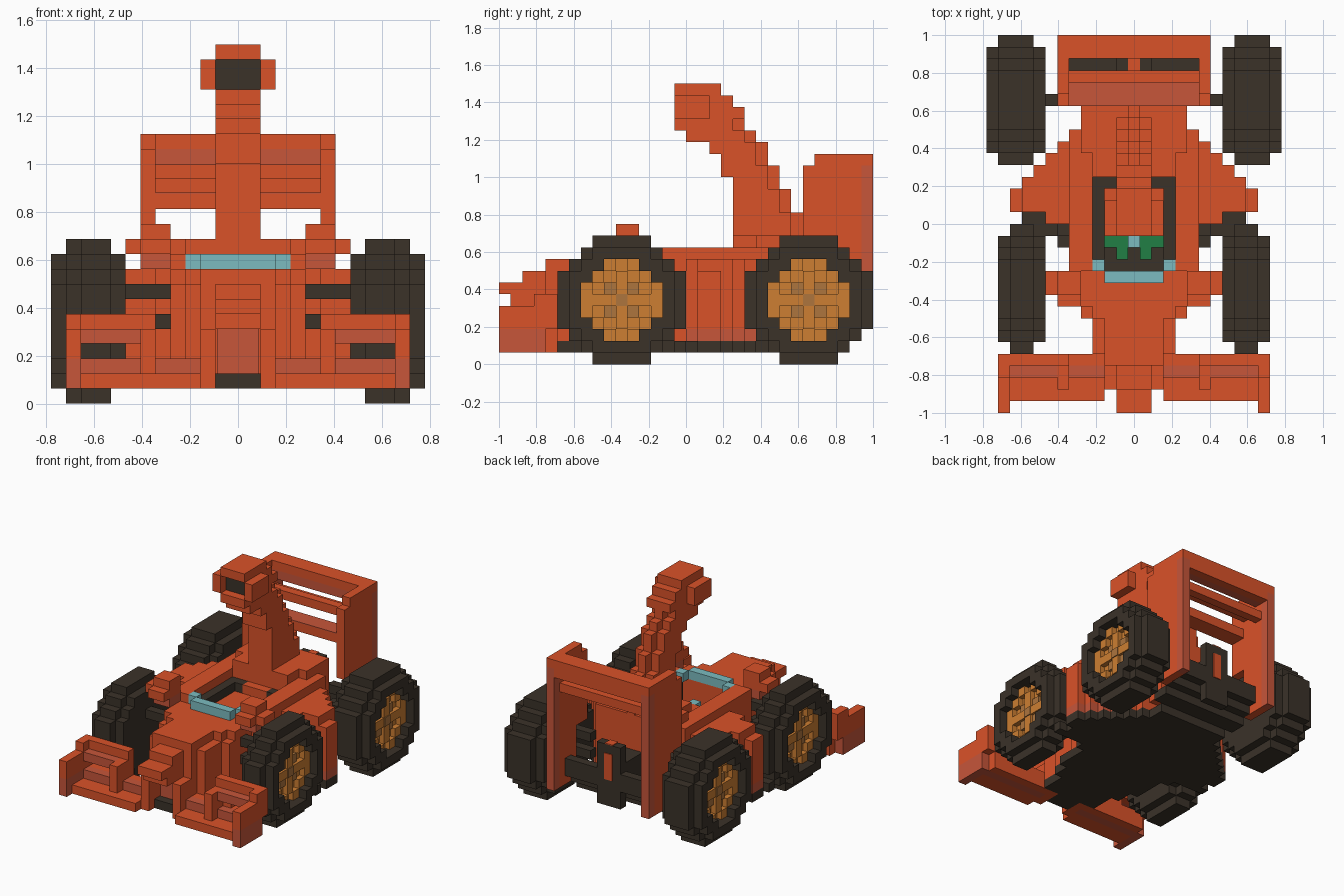
import bpy
import bmesh

cube = bpy.data.objects.get("Cube")
if cube:
    bpy.data.objects.remove(cube)

V = 0.0625  # one voxel; all coordinates below are in voxels


def material(name, rgb):
    m = bpy.data.materials.new(name)
    m.use_nodes = True
    m.diffuse_color = (*rgb, 1)
    bsdf = m.node_tree.nodes["Principled BSDF"]
    bsdf.inputs["Base Color"].default_value = (*rgb, 1)
    bsdf.inputs["Roughness"].default_value = 0.8
    return m


RED = material("orange red", (0.70, 0.084, 0.022))
ROSE = material("dusty red", (0.57, 0.092, 0.042))
DARK = material("charcoal", (0.043, 0.032, 0.022))
GOLD = material("golden brown", (0.61, 0.21, 0.032))
TAN = material("dull tan", (0.42, 0.178, 0.048))
CYAN = material("pale cyan", (0.20, 0.50, 0.53))
GREEN = material("green", (0.015, 0.21, 0.058))

QUADS = ((0, 2, 3, 1), (4, 5, 7, 6), (0, 1, 5, 4), (2, 6, 7, 3), (0, 4, 6, 2), (1, 3, 7, 5))


def part(name, mat, boxes, mirror=False):
    """One mesh from boxes (x0, x1, y0, y1, z0, z1), optionally copied to -x."""
    boxes = list(boxes)
    if mirror:
        boxes += [(-b[1], -b[0], *b[2:]) for b in boxes]
    bm = bmesh.new()
    for x0, x1, y0, y1, z0, z1 in boxes:
        vs = [bm.verts.new((x * V, y * V, z * V))
              for x in (x0, x1) for y in (y0, y1) for z in (z0, z1)]
        for q in QUADS:
            bm.faces.new([vs[i] for i in q])
    bmesh.ops.recalc_face_normals(bm, faces=bm.faces)
    mesh = bpy.data.meshes.new(name)
    bm.to_mesh(mesh)
    bm.free()
    mesh.materials.append(mat)
    bpy.context.collection.objects.link(bpy.data.objects.new(name, mesh))


def centred(*rows):
    """Boxes symmetric in x from rows (half width, y0, y1, z0, z1)."""
    return [(-w, w, *r) for w, *r in rows]


# Wheels: stepped discs given as row widths
BIG = [5, 7, 9, 11, 11, 11, 11, 11, 9, 7, 5]
MID = [5, 7, 9, 9, 9, 9, 9, 7, 5]
HUB = [3, 5, 7, 7, 7, 5, 3]


def disc(x0, x1, cy, rows, hole=()):
    out = []
    low = 5.5 - len(rows) / 2
    for i, w in enumerate(rows):
        z = low + i
        j = int(z - (5.5 - len(hole) / 2))
        h = hole[j] if 0 <= j < len(hole) else 0
        if h:
            out += [(x0, x1, cy - w / 2, cy - h / 2, z, z + 1),
                    (x0, x1, cy + h / 2, cy + w / 2, z, z + 1)]
        else:
            out.append((x0, x1, cy - w / 2, cy + w / 2, z, z + 1))
    return out


for name, cy, x1 in (("front", -5.5, 11.5), ("rear", 10.5, 12.5)):
    tyre = disc(7.5, 8.5, cy, MID) + disc(8.5, x1 - 2, cy, BIG)
    tyre += disc(x1 - 2, x1 - 1, cy, BIG, HUB) + disc(x1 - 1, x1, cy, MID, HUB)
    part(name + "_tyres", DARK, tyre, True)
    part(name + "_rims", GOLD, disc(x1 - 2.2, x1 - 1.6, cy, HUB)
         + disc(x1 - 1.6, x1 - 1, cy, HUB, [1, 3, 5, 5, 5, 3, 1])
         + [(x1 - 1.6, x1 - 1, cy - 2.5, cy + 2.5, 5, 6),
            (x1 - 1.6, x1 - 1, cy - .5, cy + .5, 3, 8)], True)
    part(name + "_hub_caps", TAN,
         [(x1 - 1.6, x1 - .9, cy - .5, cy + .5, 5, 6)]
         + [(x1 - 1.6, x1 - 1.3, cy + a, cy + a + 1, b, b + 1)
            for a in (-1.5, .5) for b in (4, 6)], True)

# Underfloor and rising diffuser
part("underfloor", DARK, centred(
    (1.5, -13, -11, 1, 2), (3.5, -11, -8, 1, 2), (4.5, -8, -6, 1, 2), (5.5, -6, -2, 1, 2),
    (6.5, -2, -1, 1, 2), (10.5, -1, 0, 1, 2), (9.5, 0, 1, 1, 2), (10.5, 1, 3, 1, 2),
    (9.5, 3, 4, 1, 2), (8.5, 4, 5, 1, 2), (7.5, 5, 6, 1, 2), (6.5, 6, 7, 1, 2),
    (5.5, 7, 8, 1, 2), (4.5, 8, 10, 1, 2)))
part("diffuser", DARK, centred(
    (5.5, 10, 12, 2, 3), (5.5, 12, 13, 3, 4), (5.5, 13, 14, 4, 6),
    (1.5, 10, 13, 4, 7), (1.5, 13, 14, 2, 9)))
part("tail_light", RED, centred((.5, 13.5, 14.1, 5, 8), (.5, 13, 14, 9, 9.1)))

# Suspension arms
part("suspension_arms", DARK, [
    (4.4, 8, -6, -5, 7, 8), (4.4, 5.5, -6, -5, 5, 6), (5.4, 6.5, -1, 1, 7, 8),
    (4.4, 8, 10, 11, 5, 6), (4.4, 8, 10, 11, 7, 8)], True)

# Nose and front body, with lower shoulders beside the ridge
part("nose", RED, centred(
    (1.5, -16, -15, 6, 7), (1.5, -15, -14, 5, 7), (1.5, -14, -12, 5, 8),
    (2.5, -12, -8, 5, 9), (3.5, -11, -8, 2, 8), (3.5, -8, -7, 2, 9),
    (4.5, -8, -7, 2, 8), (4.5, -7, -4, 2, 9)))
part("nose_keel", ROSE, centred((1.4, -12, -10, 2, 5)))

# Front wing: stepped tray, two-step flap and endplates
part("front_wing", RED, [
    (1.5, 2.5, -14, -11, 1, 5), (2.5, 10.5, -15, -13, 1, 2), (2.5, 10.5, -12, -11, 1, 3),
    (5.5, 10.5, -12, -11, 4, 6), (5.5, 7.5, -12, -11, 3, 4), (5.5, 6.5, -14, -11, 2, 5),
    (10.5, 11.5, -16, -11, 3, 5), (10.5, 11.5, -13, -11, 5, 6)], True)
part("front_wing_trim", ROSE, [
    (10.5, 11.5, -16, -12, 1, 3), (2.5, 10.5, -13, -12, 1, 3),
    (6.5, 10.5, -13, -12, 4, 5)], True)

# Side pods: tapering steps towards the back
part("side_pods", RED, [
    (5.5, 7.5, 0, 6, 3, 9), (7.5, 8.5, 1, 5, 3, 9), (8.5, 9.5, 1, 4, 3, 9),
    (9.5, 10.5, 1, 3, 3, 8), (5.5, 6.5, 6, 7, 2, 9), (4.5, 5.5, 4, 8, 2, 10)], True)
part("side_pod_sills", ROSE, [
    (5.5, 7.5, 0, 6, 2, 3), (7.5, 8.5, 1, 5, 2, 3), (8.5, 9.5, 1, 4, 2, 3),
    (9.5, 10.5, 1, 3, 2, 3)], True)

# Cockpit
part("cockpit_sides", RED, [(3.5, 5.5, -4, 4, 2, 10)], True)
part("cockpit_lining", DARK, [(2.5, 3.5, -3, 4, 2, 9), (1.5, 2.5, 3, 4, 2, 9)], True)
part("cockpit_floor", DARK, centred((2.5, -4, -1, 2, 6)))
part("seat", RED, centred((2.5, -1, 3, 2, 8), (1.5, 3, 4, 2, 9)))
part("dash_panel", GREEN, [(.5, 2.5, -2, -1, 6, 7), (.5, 1.5, -3, -2, 6, 7)], True)
part("dash_display", CYAN, centred((.5, -2, -1, 6, 8)))
part("windscreen", CYAN, centred((2.5, -5, -4, 9, 10))
     + [(2.5, 3.5, -4, -3, 9, 10), (-3.5, -2.5, -4, -3, 9, 10)])

# Mirrors
part("mirrors", RED, [(4.5, 7.5, -6, -4, 10, 11), (4.5, 6.5, -6, -4, 11, 12),
                      (4.5, 6.5, -7, -6, 10, 11)], True)
part("mirror_stalks", ROSE, [(4.5, 6.5, -6, -4, 9, 10)], True)

# Engine cover and air intake: (y0, y1, z0, z1) steps of the swept fin
FIN = [(4, 10, 11, 13), (4, 9, 13, 15), (4, 8, 15, 16), (3, 8, 16, 17), (3, 7, 17, 18),
       (2, 7, 18, 19), (0, 6, 19, 20), (-1, 5, 20, 21), (1, 5, 21, 22), (1, 4, 22, 23),
       (-1, 3, 23, 24)]
part("engine_cover", RED, centred(
    (4.5, 4, 8, 2, 10), (4.5, 8, 10, 3, 10), (3.5, 4, 10, 10, 11), (4.5, 6, 10, 10, 11),
    *[(.5, *s) for s in FIN],
    *[(1.5, y0, y1 - (z0 < 21), z0, z1) for y0, y1, z0, z1 in FIN]))
part("intake_sides", RED, [(1.5, 2.5, -1, 2, 21, 23)], True)
part("intake_mouth", DARK, centred((1.5, 0, 1, 21, 23)))

# Rear wing: endplates, top bar and staggered slats
part("rear_wing_plates", RED, [(5.5, 6.5, 10, 15, 9, 17), (5.5, 6.5, 11, 16, 17, 18),
                               (5.5, 6.5, 12, 15, 3, 9)], True)
part("rear_wing_plate_edges", ROSE, [(5.5, 6.5, 15, 16, 3, 17)], True)
part("rear_wing_slats", RED, centred(
    (5.5, 14, 16, 17, 18), (5.5, 15, 16, 16, 17), (5.5, 14, 15, 14, 15),
    (5.5, 12, 13, 15, 16), (5.5, 10, 12, 13, 14)))
part("rear_wing_trim", ROSE, centred((5.5, 14, 15, 16, 17), (5.5, 10, 12, 14, 14.1)))
